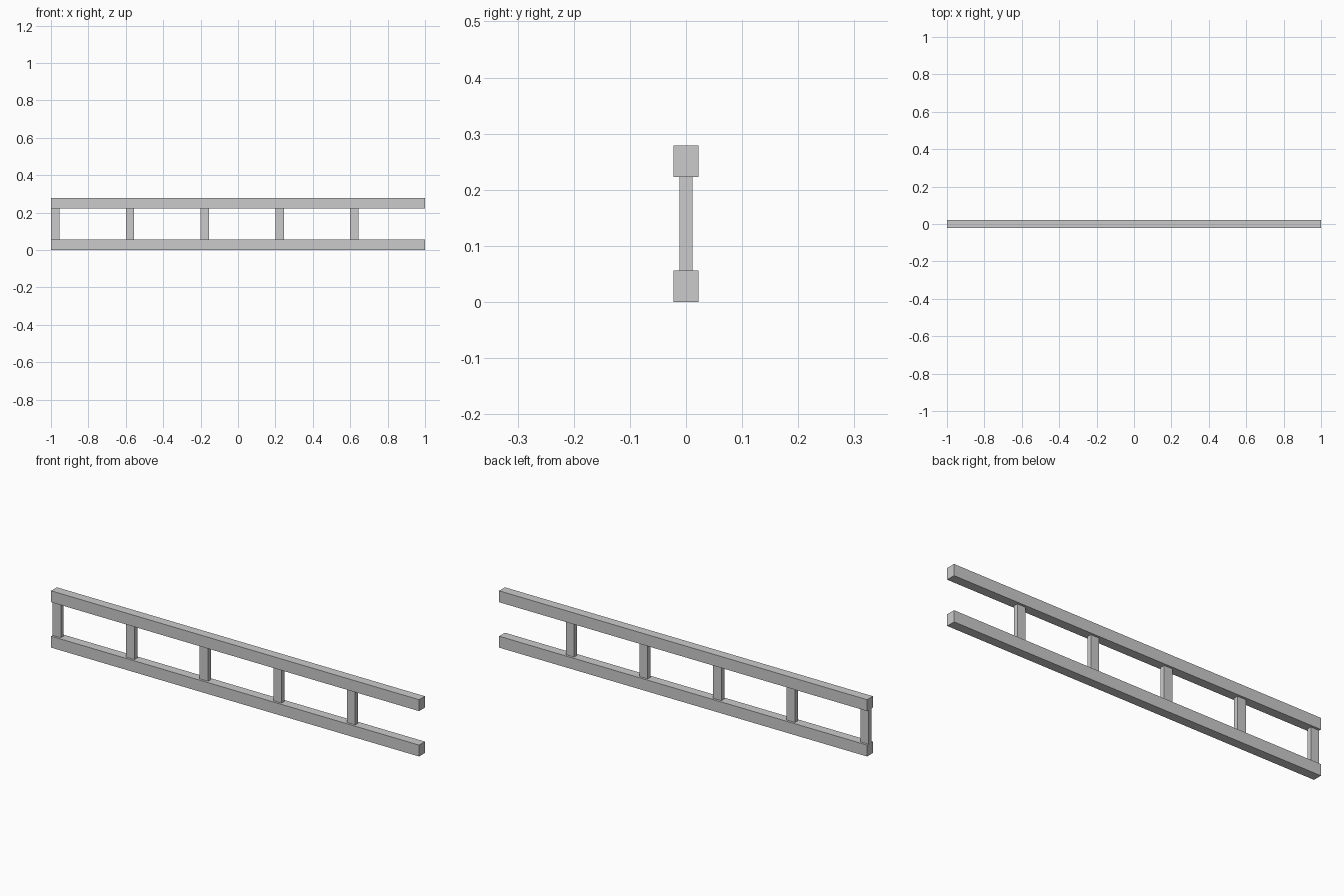
import bpy

if "Cube" in bpy.data.objects:
    bpy.data.objects.remove(bpy.data.objects["Cube"])


def box(name, x0, x1, depth, z0, z1):
    """Add a box centred on y = 0 spanning the given x and z ranges."""
    bpy.ops.mesh.primitive_cube_add(size=1, location=((x0 + x1) / 2, 0, (z0 + z1) / 2))
    obj = bpy.context.object
    obj.name = name
    obj.scale = (x1 - x0, depth, z1 - z0)
    bpy.ops.object.transform_apply(location=False, rotation=False, scale=True)
    return obj


HEIGHT = 0.279
RAIL_H = 0.056
RAIL_D = 0.045
POST_W = 0.045
POST_D = 0.0225
SPACING = 0.4

# Long horizontal rails
box("bottom_rail", -1, 1, RAIL_D, 0, RAIL_H)
box("top_rail", -1, 1, RAIL_D, HEIGHT - RAIL_H, HEIGHT)

# Thin upright posts, repeating from the left end; right end stays open
for i in range(5):
    x = -1 + i * SPACING
    box(f"post_{i + 1}", x, x + POST_W, POST_D, RAIL_H, HEIGHT - RAIL_H)
